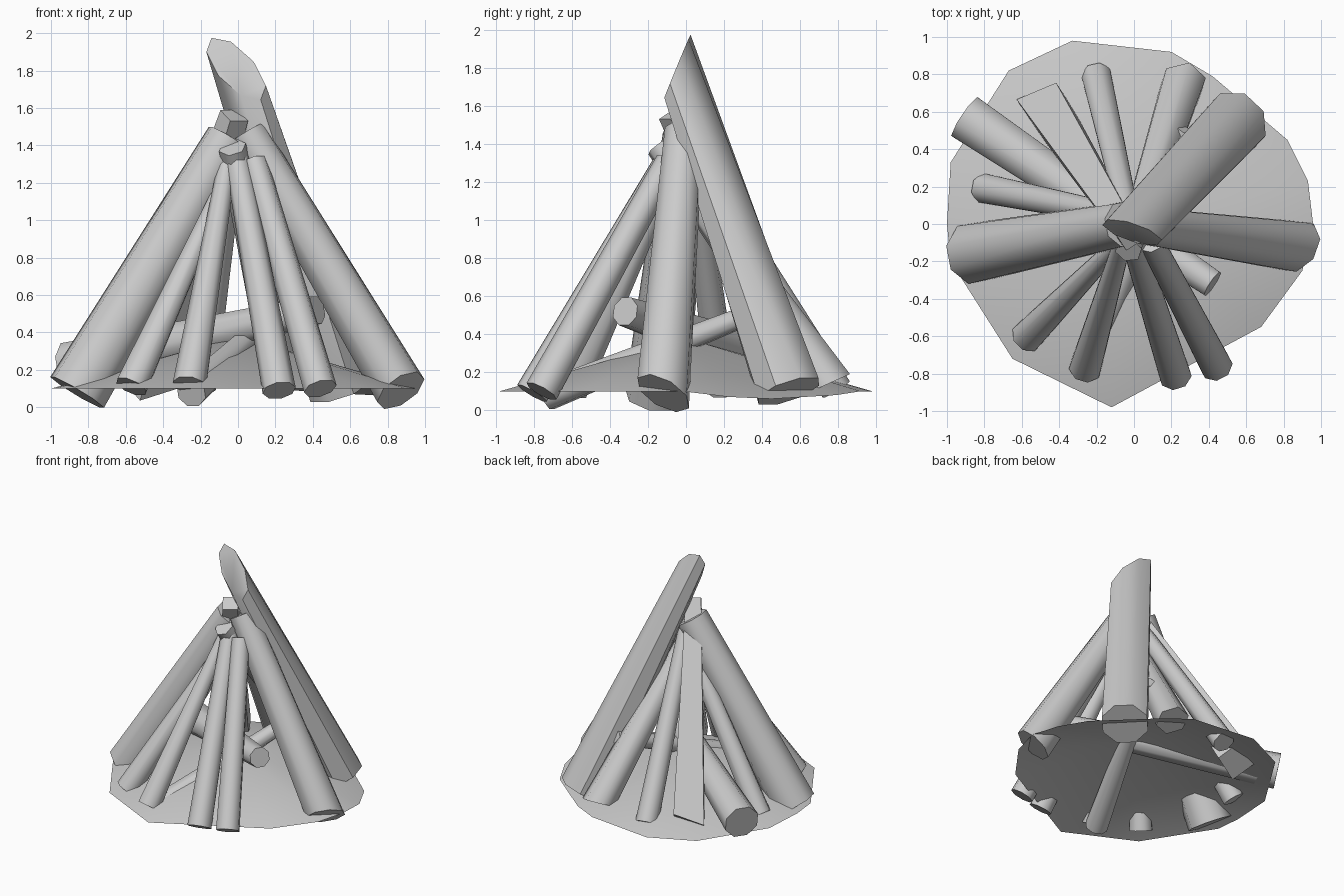
import bpy, bmesh, math
from mathutils import Vector

if "Cube" in bpy.data.objects:
    bpy.data.objects.remove(bpy.data.objects["Cube"], do_unlink=True)

grey = bpy.data.materials.new("plain_grey")
grey.use_nodes = True
grey.diffuse_color = (0.6, 0.6, 0.6, 1)
grey.node_tree.nodes["Principled BSDF"].inputs["Base Color"].default_value = (0.6, 0.6, 0.6, 1)


def finish(name, bm, angle):
    bmesh.ops.recalc_face_normals(bm, faces=bm.faces)
    mesh = bpy.data.meshes.new(name)
    bm.to_mesh(mesh)
    bm.free()
    mesh.materials.append(grey)
    obj = bpy.data.objects.new(name, mesh)
    bpy.context.collection.objects.link(obj)
    bpy.ops.object.select_all(action="DESELECT")
    obj.select_set(True)
    bpy.context.view_layer.objects.active = obj
    bpy.ops.object.shade_smooth_by_angle(angle=math.radians(angle))


def log(name, foot, tip, r_foot, r_tip, foot_cut=None, tip_cut=None, tip_flat=1, sides=8):
    """Tapered log; the cuts are normals of slanted ends, tip_flat thins the tip."""
    foot, tip = Vector(foot), Vector(tip)
    axis = (tip - foot).normalized()
    side = axis.cross(Vector((0, 0, 1))).normalized()
    up = side.cross(axis)
    bm = bmesh.new()
    rings = []
    for centre, r, flat, cut in ((foot, r_foot, 1, foot_cut), (tip, r_tip, tip_flat, tip_cut)):
        ring = []
        for i in range(sides):
            a = math.tau * (i + 0.5) / sides
            offset = (side * math.cos(a) + up * math.sin(a) * flat) * r
            if cut:
                n = Vector(cut).normalized()
                offset -= axis * (offset.dot(n) / axis.dot(n))
            ring.append(bm.verts.new(centre + offset))
        rings.append(ring)
    low, high = rings
    for i in range(sides):
        j = (i + 1) % sides
        bm.faces.new((low[i], low[j], high[j], high[i]))
    bm.faces.new(low)
    bm.faces.new(high)
    finish(name, bm, 50 if sides > 6 else 62)


# Low mound under the logs: an irregular shallow cone, open below
rim = [(-.33, .98, .1), (.2, .92, .1), (.42, .79, .08), (.82, .45, .06), (.93, .23, .07),
       (.96, -.02, .1), (.9, -.25, .1), (.68, -.55, .1), (-.12, -.98, .1), (-.65, -.72, .1),
       (-.98, -.2, .1), (-1, 0, .1), (-.98, .33, .1), (-.67, .82, .1)]
bm = bmesh.new()
peak = bm.verts.new((0, 0, .38))
edge = [bm.verts.new(p) for p in rim]
for a, b in zip(edge, edge[1:] + edge[:1]):
    bm.faces.new((peak, b, a))
finish("ash_mound", bm, 60)

# Thick leaning logs
log("tall_back_log", (.54, .54, .1), (-.01, -.045, 1.81), .18, .155,
    tip_cut=(-.02, -.9, .36), tip_flat=.58)
log("thick_right_log", (-.86, -.155, .08), (-.05, 0, 1.44), .17, .125)
log("thick_left_log", (.87, -.12, .09), (.05, -.01, 1.47), .145, .105,
    foot_cut=(-.5, .45, .75))

# Thinner leaning logs behind
log("back_left_log", (.26, .75, .14), (-.03, -.14, 1.39), .125, .075,
    foot_cut=(0, -.45, 1), sides=6)
log("back_middle_log", (-.2, .79, .11), (-.02, 0, 1.4), .085, .06)
log("back_right_log", (-.47, .63, .13), (-.02, -.07, 1.56), .16, .08,
    foot_cut=(0, -.75, 1), sides=4)
log("side_right_log", (-.8, .19, .11), (-.04, .04, 1.27), .085, .06)

# Thinner leaning logs in front
log("front_outer_right_log", (-.57, -.6, .11), (-.08, -.1, 1.18), .09, .045)
log("front_inner_right_log", (-.26, -.77, .12), (-.06, -.09, 1.29), .09, .05)
log("front_inner_left_log", (.22, -.81, .09), (-.01, -.08, 1.35), .09, .065)
log("front_outer_left_log", (.44, -.76, .1), (.09, -.09, 1.31), .09, .07)

# Logs lying across the mound
log("long_lying_log", (-.9, .57, .22), (.42, -.32, .52), .135, .08)
log("short_lying_log", (-.25, -.73, .08), (.28, .5, .57), .085, .05)
